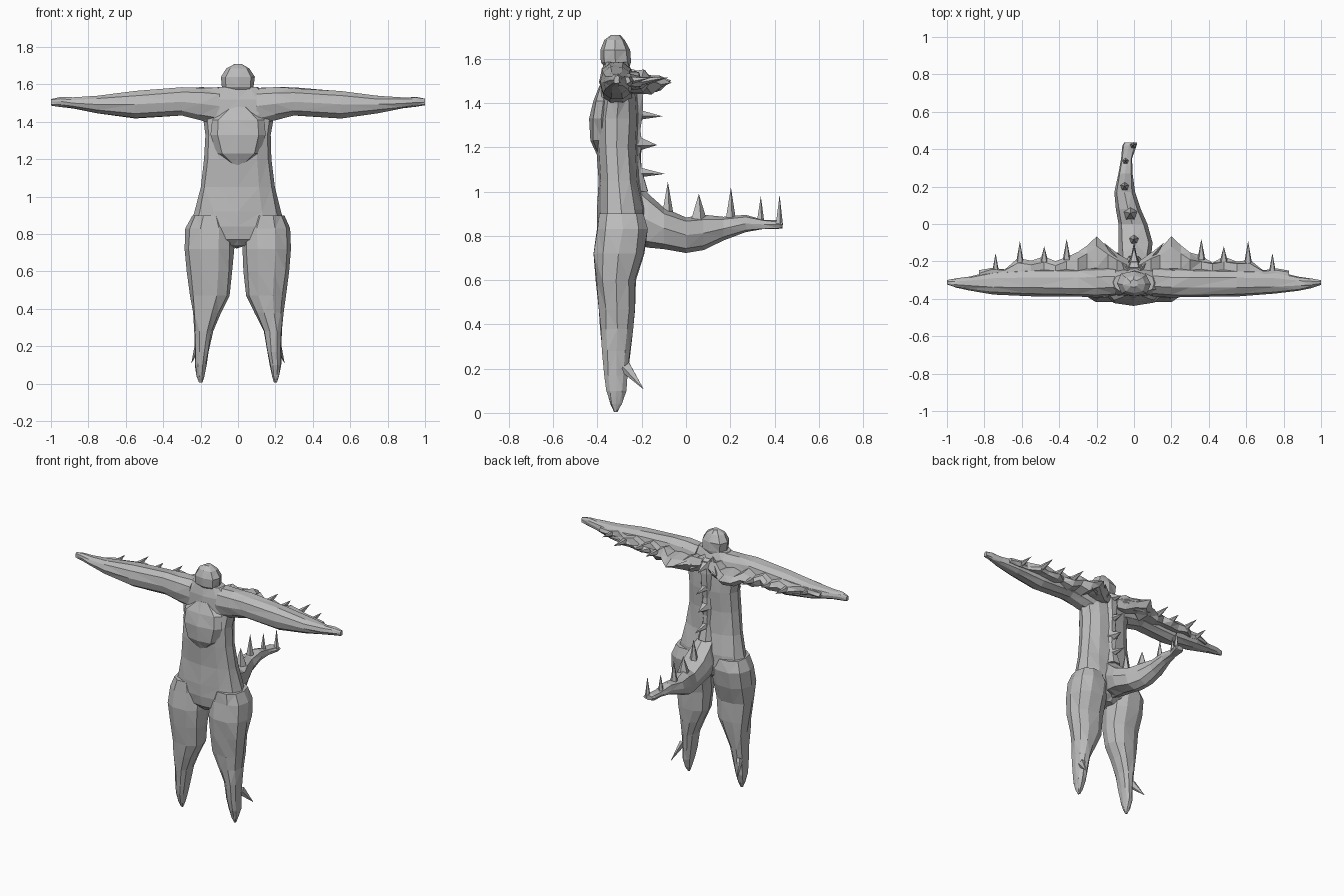
import bpy, bmesh, math, random
from mathutils import Vector

random.seed(4)
SKIN = bpy.data.materials.new("grey_skin")
SKIN.diffuse_color = (0.5, 0.5, 0.5, 1)


def finish(name, bm):
    """Triangulate and store a flat shaded part."""
    bmesh.ops.recalc_face_normals(bm, faces=bm.faces[:])
    bmesh.ops.triangulate(bm, faces=bm.faces[:])
    me = bpy.data.meshes.new(name)
    bm.to_mesh(me)
    bm.free()
    me.materials.append(SKIN)
    ob = bpy.data.objects.new(name, me)
    bpy.context.collection.objects.link(ob)
    return ob


def loft(name, axis, rings, sides=10, side=1, rough=0.003):
    """Skin rounded rings (position, u low, u high, v low, v high) along an axis."""
    bm = bmesh.new()
    loops = []
    ua, va = [i for i in range(3) if i != axis]
    for pos, u0, u1, v0, v1 in rings:
        loop = []
        for k in range(sides):
            a = 2 * math.pi * k / sides
            c, s = math.cos(a), math.sin(a)
            p = [0, 0, 0]
            p[axis] = pos
            p[ua] = (u0 + u1) / 2 + (u1 - u0) / 2 * math.copysign(abs(c) ** 0.85, c)
            p[va] = (v0 + v1) / 2 + (v1 - v0) / 2 * math.copysign(abs(s) ** 0.85, s)
            p[ua] += random.uniform(-rough, rough)
            p[va] += random.uniform(-rough, rough)
            p[0] *= side
            loop.append(bm.verts.new(p))
        loops.append(loop)
    for a, b in zip(loops, loops[1:]):
        for k in range(sides):
            j = (k + 1) % sides
            bm.faces.new((a[k], a[j], b[j], b[k]))
    bm.faces.new(loops[0])
    bm.faces.new(loops[-1])
    return finish(name, bm)


def spike(name, base, tip, r, sides=5, flat=1.0):
    """Pointed thorn from base to tip; flat narrows it sideways."""
    base, tip = Vector(base), Vector(tip)
    d = (tip - base).normalized()
    u = d.cross(Vector((1, 0, 0)) if abs(d.x) < 0.9 else Vector((0, 0, 1))).normalized()
    v = d.cross(u)
    bm = bmesh.new()
    ring = []
    for k in range(sides):
        a = 2 * math.pi * k / sides
        ring.append(bm.verts.new(base + u * r * math.cos(a) + v * r * flat * math.sin(a)))
    top = bm.verts.new(tip)
    for k in range(sides):
        bm.faces.new((ring[k], ring[(k + 1) % sides], top))
    bm.faces.new(ring)
    return finish(name, bm)


# Torso: z, half width, front, back
torso = [(.735, .05, -.36, -.24), (.77, .18, -.39, -.20), (.84, .255, -.40, -.18),
         (.92, .232, -.40, -.185), (1.05, .20, -.395, -.21), (1.2, .18, -.405, -.22),
         (1.33, .175, -.405, -.215), (1.43, .19, -.39, -.22), (1.52, .19, -.385, -.235),
         (1.585, .11, -.37, -.26)]
loft("torso", 2, [(z, -w, w, f, b) for z, w, f, b in torso], 12)

# Bulging chest
chest = [(1.17, .035, -.405, -.36), (1.23, .115, -.43, -.33), (1.33, .145, -.435, -.33),
         (1.41, .14, -.42, -.33), (1.48, .05, -.39, -.34)]
loft("chest", 2, [(z, -w, w, f, b) for z, w, f, b in chest], 8)

# Faceted head and short neck
head = [(1.55, .07, -.36, -.26), (1.585, .085, -.385, -.25), (1.64, .09, -.39, -.25),
        (1.685, .06, -.37, -.275), (1.708, .022, -.34, -.30)]
loft("head", 2, [(z, -w, w, f, b) for z, w, f, b in head], 8)

# Limb rings
leg = [(.90, .06, .245, -.395, -.19), (.83, .02, .28, -.405, -.17),
       (.72, .022, .285, -.42, -.185), (.60, .03, .272, -.41, -.225),
       (.47, .045, .255, -.395, -.228), (.38, .09, .243, -.39, -.235),
       (.28, .135, .237, -.38, -.25), (.17, .155, .232, -.37, -.262),
       (.10, .168, .232, -.36, -.27), (.04, .18, .22, -.342, -.29),
       (.005, .193, .208, -.325, -.31)]
arm = [(.10, -.385, -.23, 1.38, 1.585), (.20, -.39, -.235, 1.405, 1.587),
       (.30, -.39, -.24, 1.43, 1.585), (.55, -.385, -.24, 1.415, 1.567),
       (.75, -.375, -.25, 1.445, 1.54), (.88, -.355, -.28, 1.47, 1.53),
       (.95, -.34, -.29, 1.48, 1.533), (1.0, -.325, -.30, 1.488, 1.522)]
# Ragged membrane behind each arm
fin = [(.03, -.28, -.20, 1.45, 1.53), (.09, -.28, -.16, 1.44, 1.55),
       (.14, -.28, -.13, 1.45, 1.52), (.20, -.28, -.07, 1.46, 1.53),
       (.25, -.28, -.12, 1.44, 1.52), (.30, -.28, -.155, 1.46, 1.55),
       (.36, -.28, -.17, 1.45, 1.52), (.42, -.28, -.20, 1.47, 1.55),
       (.48, -.28, -.175, 1.46, 1.52), (.55, -.28, -.20, 1.46, 1.54),
       (.62, -.28, -.185, 1.475, 1.525), (.69, -.30, -.24, 1.47, 1.53),
       (.76, -.30, -.235, 1.48, 1.52), (.83, -.31, -.25, 1.485, 1.515)]
arm_thorns = [(.36, -.17, -.08), (.48, -.18, -.12), (.61, -.19, -.09), (.74, -.25, -.155)]

for side, label in ((1, "right"), (-1, "left")):
    loft(label + "_leg", 2, leg, 10, side)
    loft(label + "_arm", 0, arm, 10, side)
    loft(label + "_arm_fin", 0, fin, 6, side, 0.008)
    spike(label + "_heel_spur", (side * .215, -.275, .21), (side * .25, -.19, .105), .03, 5, .6)
    for x, y0, y1 in arm_thorns:
        spike(label + "_arm_thorn", (side * x, y0 - .02, 1.50), (side * x, y1, 1.515), .022)
    # Folds of the mane fanning out from the neck
    for x, y, z in ((.09, -.15, 1.47), (.16, -.10, 1.50), (.25, -.13, 1.45)):
        spike(label + "_mane_fold", (side * .03, -.25, 1.51), (side * x, y, z), .045, 4, .8)

# Spine ridge and back thorns
spine = [(1.0, .05, -.24, -.17), (1.1, .03, -.24, -.20), (1.16, .03, -.24, -.205),
         (1.22, .035, -.24, -.195), (1.28, .03, -.24, -.205), (1.35, .035, -.24, -.195),
         (1.45, .04, -.25, -.19), (1.53, .03, -.26, -.20)]
loft("spine_ridge", 2, [(z, -w, w, f, b) for z, w, f, b in spine], 6)
for z, y, r in ((1.34, -.105, .028), (1.21, -.13, .04), (1.08, -.095, .028)):
    spike("back_thorn", (0, -.225, z + .01), (0, y, z), r)
spike("neck_thorn", (0, -.24, 1.51), (0, -.125, 1.48), .04)

# Curving tail: y, left, right, bottom, top
tail = [(-.25, -.06, .06, .76, 1.07), (-.17, -.08, .09, .745, .99), (-.10, -.085, .10, .74, .925),
        (0, -.085, .07, .72, .885), (.08, -.10, .035, .735, .895), (.17, -.105, .005, .78, .888),
        (.27, -.085, -.008, .818, .895), (.35, -.07, -.01, .828, .875),
        (.42, -.065, .012, .83, .87), (.435, -.055, .018, .836, .866)]
loft("tail", 1, tail, 8)
for x, y, z, top, r in ((0, -.085, .89, 1.045, .03), (-.02, .055, .87, .99, .04),
                        (-.05, .2, .87, 1.02, .026), (-.045, .335, .855, .98, .02),
                        (-.005, .42, .85, .985, .018)):
    spike("tail_thorn", (x, y, z), (x, y + .003, top), r)
